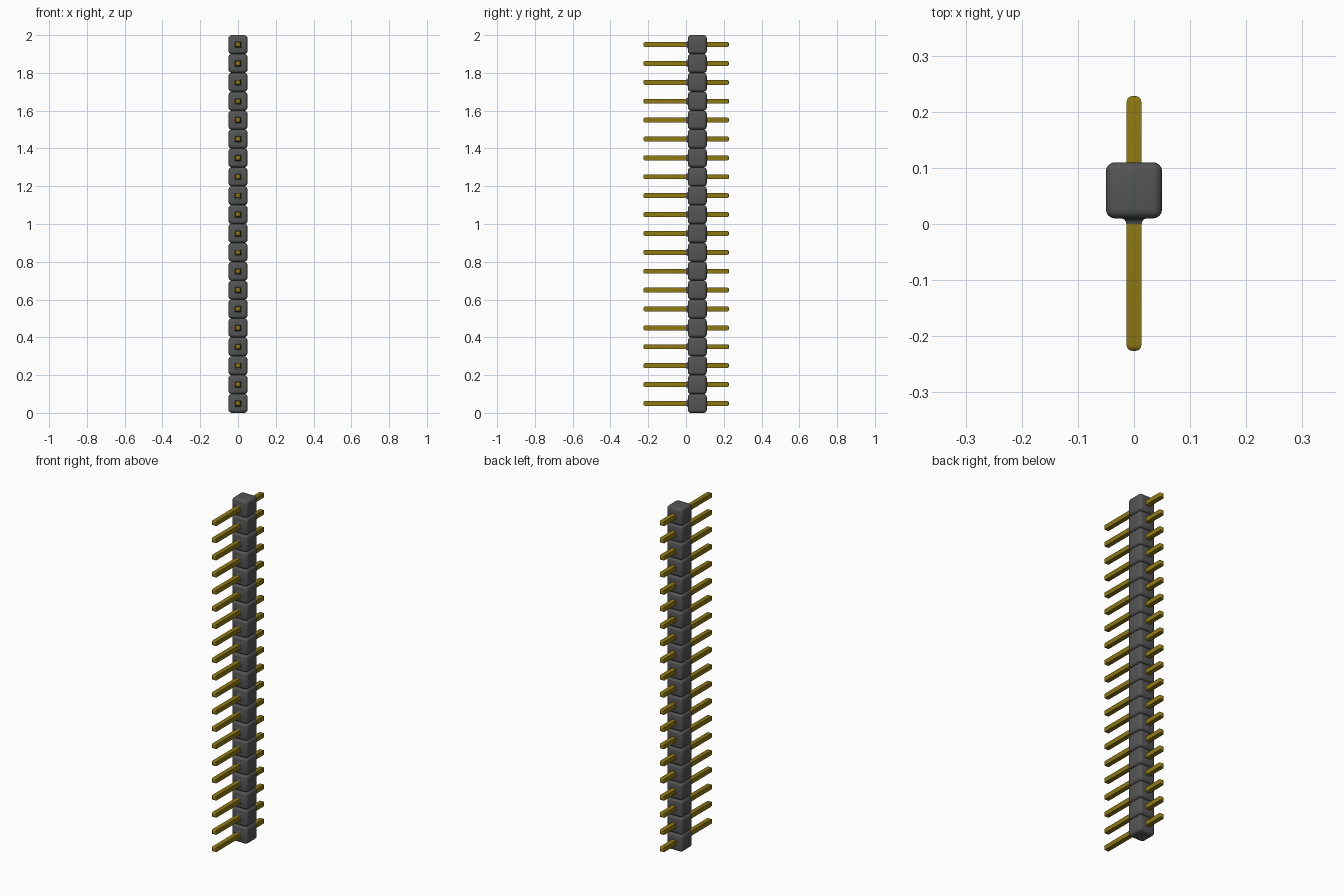
import bpy, bmesh
from mathutils import Matrix, Vector

if "Cube" in bpy.data.objects:
    bpy.data.objects.remove(bpy.data.objects["Cube"], do_unlink=True)

COUNT, PITCH = 20, 0.1


def material(name, rgb):
    m = bpy.data.materials.new(name)
    m.use_nodes = True
    m.diffuse_color = (*rgb, 1)
    bsdf = next(n for n in m.node_tree.nodes if n.type == "BSDF_PRINCIPLED")
    bsdf.inputs["Base Color"].default_value = (*rgb, 1)
    return m


plastic = material("dark grey plastic", (0.09, 0.09, 0.09))
gold = material("gold", (0.27, 0.19, 0.006))


def stacked(name, bm, mat):
    """Turn a bmesh into an object repeated up the strip."""
    bmesh.ops.recalc_face_normals(bm, faces=bm.faces)
    me = bpy.data.meshes.new(name)
    bm.to_mesh(me)
    bm.free()
    me.materials.append(mat)
    ob = bpy.data.objects.new(name, me)
    bpy.context.collection.objects.link(ob)
    ob.location.z = PITCH / 2
    bpy.ops.object.select_all(action="DESELECT")
    ob.select_set(True)
    bpy.context.view_layer.objects.active = ob
    bpy.ops.object.shade_smooth_by_angle(angle=0.7)
    arr = ob.modifiers.new("repeat", "ARRAY")
    arr.count = COUNT
    arr.use_relative_offset = False
    arr.use_constant_offset = True
    arr.constant_offset_displace = (0, 0, PITCH)
    return ob


def box(size, y):
    bm = bmesh.new()
    bmesh.ops.create_cube(bm, size=1, matrix=Matrix.Translation((0, y, 0)) @ Matrix.Diagonal((*size, 1)))
    return bm


# Rounded plastic housings
bm = box((0.1, 0.1, 0.1), 0.06)
bmesh.ops.bevel(bm, geom=bm.edges[:], offset=0.016, segments=4, profile=0.5, affect="EDGES")
stacked("housing", bm, plastic)

# Square pins with rounded tips
bm = box((0.026, 0.454, 0.026), 0.001)
tips = [e for e in bm.edges if abs(e.verts[0].co.y - e.verts[1].co.y) < 1e-4]
bmesh.ops.bevel(bm, geom=tips, offset=0.010, segments=4, profile=0.5, affect="EDGES")
stacked("pin", bm, gold)

# Flared collars where the pins enter the front of the housings
bm = bmesh.new()
rings = []
for y, r in [(0.0, 0.0137), (0.004, 0.0145), (0.008, 0.017), (0.0105, 0.023)]:
    rings.append([bm.verts.new(Vector((sx * r, y, sz * r)))
                  for sx, sz in [(-1, -1), (1, -1), (1, 1), (-1, 1)]])
for a, b in zip(rings, rings[1:]):
    for i in range(4):
        j = (i + 1) % 4
        bm.faces.new((a[i], a[j], b[j], b[i]))
bm.faces.new(rings[0])
bm.faces.new(rings[-1])
stacked("collar", bm, plastic)
